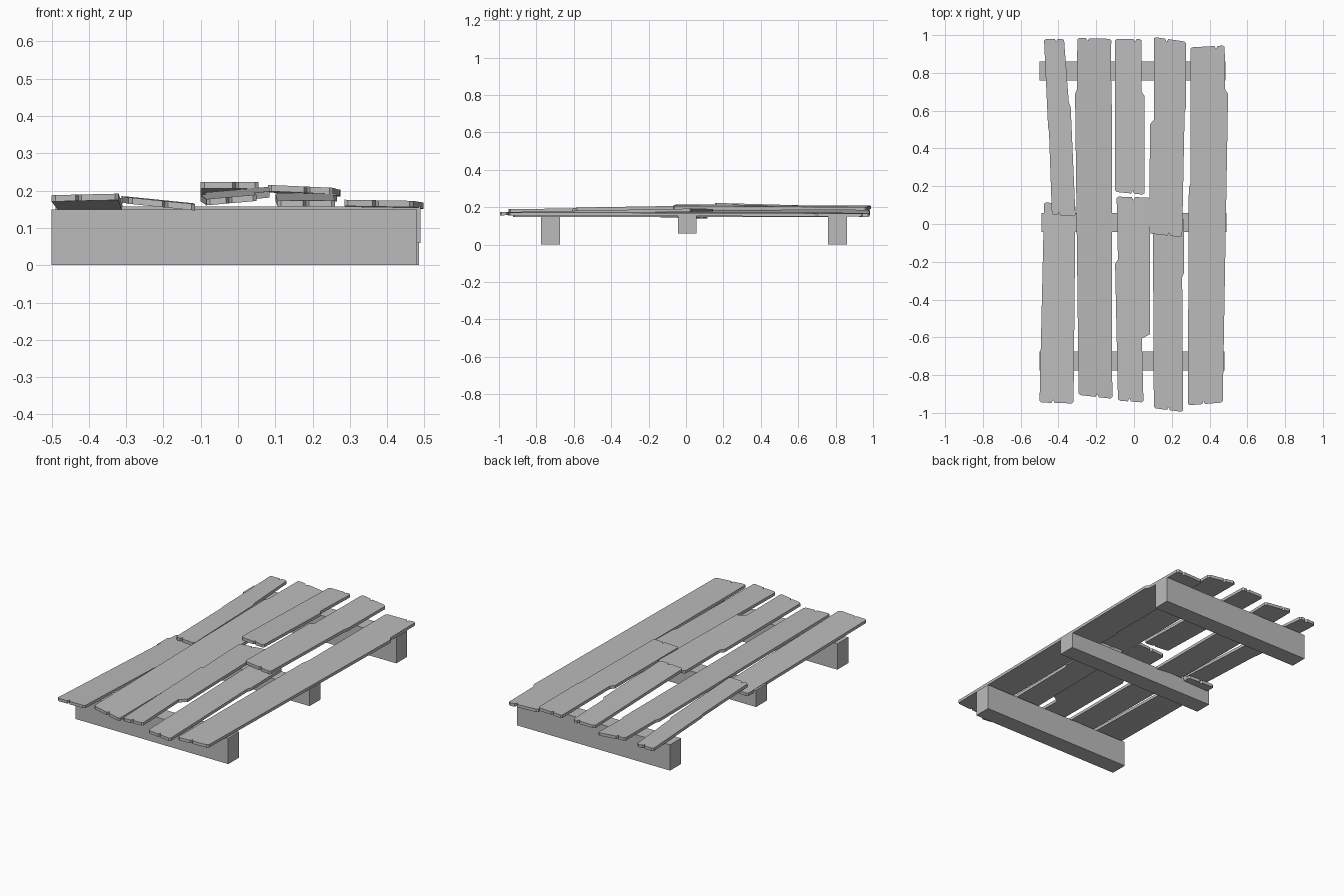
import bpy
import bmesh
from mathutils import Vector

default_cube = bpy.data.objects.get("Cube")
if default_cube:
    bpy.data.objects.remove(default_cube, do_unlink=True)

THICKNESS = 0.017

# Single weathered grey for all timber
wood = bpy.data.materials.new("grey_wood")
wood.use_nodes = True
grey = (0.5, 0.5, 0.5, 1)
wood.diffuse_color = grey
wood.node_tree.nodes["Principled BSDF"].inputs["Base Color"].default_value = grey


def finish(name, bm):
    """Turn a bmesh into a flat shaded timber object."""
    bmesh.ops.recalc_face_normals(bm, faces=bm.faces)
    mesh = bpy.data.meshes.new(name)
    bm.to_mesh(mesh)
    bm.free()
    mesh.materials.append(wood)
    obj = bpy.data.objects.new(name, mesh)
    bpy.context.collection.objects.link(obj)
    return obj


def beam(name, left, right, y, bottom, top):
    """Square cross beam running along x."""
    bm = bmesh.new()
    bmesh.ops.create_cube(bm, size=1)
    size = Vector((right - left, 0.1, top - bottom))
    bmesh.ops.scale(bm, vec=size, verts=bm.verts)
    centre = Vector(((left + right) / 2, y, (bottom + top) / 2))
    bmesh.ops.translate(bm, vec=centre, verts=bm.verts)
    finish(name, bm)


def broken_end(start, end, where, inward):
    """Plank end with clipped corners and a small splintered notch."""
    a, b = Vector(start), Vector(end)
    along = (b - a).normalized()
    dent = Vector((0, inward))
    notch = a.lerp(b, where)
    return [a + dent / 2, a + along * 0.01, notch - along * 0.008,
            notch + dent, notch + along * 0.008,
            b - along * 0.01, b + dent / 2]


def chipped_side(chip, direction):
    """Short step in a long edge: y, x before the step, x after it."""
    if chip is None:
        return []
    y, before, after = chip
    return [Vector((before, y - direction * 0.012)),
            Vector((after, y + direction * 0.012))]


def plank(name, front, back, height, roll=0, right_chip=None, left_chip=None,
          notches=(0.5, 0.5)):
    """Board given by its end corners (left, right) and end heights."""
    front_left, front_right = front
    back_left, back_right = back
    outline = broken_end(front_left, front_right, notches[0], 0.016)
    outline += chipped_side(right_chip, 1)
    outline += broken_end(back_right, back_left, notches[1], -0.016)
    outline += chipped_side(left_chip, -1)

    y_front = (front_left[1] + front_right[1]) / 2
    y_back = (back_left[1] + back_right[1]) / 2
    middle = (front_left[0] + front_right[0] + back_left[0] + back_right[0]) / 4
    width = front_right[0] - front_left[0]

    bm = bmesh.new()
    verts = []
    for p in outline:
        t = (p.y - y_front) / (y_back - y_front)
        z = height[0] + (height[1] - height[0]) * t
        z += roll * (p.x - middle) / width
        verts.append(bm.verts.new((p.x, p.y, z)))
    base = bm.faces.new(verts)
    raised = bmesh.ops.extrude_face_region(bm, geom=[base], use_keep_orig=True)
    top = [v for v in raised["geom"] if isinstance(v, bmesh.types.BMVert)]
    bmesh.ops.translate(bm, vec=(0, 0, THICKNESS), verts=top)
    finish(name, bm)


# Cross beams
beam("front_beam", -0.5, 0.48, -0.725, 0, 0.15)
beam("middle_beam", -0.49, 0.49, 0.007, 0.06, 0.157)
beam("back_beam", -0.5, 0.485, 0.81, 0, 0.15)

# Right-hand boards, split into two loose lengths
plank("right_front_plank",
      front=((-0.5, -0.945), (-0.32, -0.95)),
      back=((-0.476, 0.115), (-0.31, 0.1)),
      height=(0.173, 0.141), roll=0.004, notches=(0.4, 0.5))
plank("right_back_plank",
      front=((-0.435, 0.05), (-0.31, 0.04)),
      back=((-0.476, 0.98), (-0.37, 0.98)),
      height=(0.163, 0.151), right_chip=(0.63, -0.335, -0.345),
      left_chip=(0.5, -0.455, -0.45), notches=(0.3, 0.4))

# Full length board, rolled to one side
plank("inner_right_plank",
      front=((-0.293, -0.905), (-0.115, -0.925)),
      back=((-0.3, 0.985), (-0.12, 0.98)),
      height=(0.156, 0.158), roll=-0.018, right_chip=(0.76, -0.118, -0.125),
      left_chip=(0.7, -0.302, -0.312), notches=(0.55, 0.7))

# Centre boards
plank("centre_front_plank",
      front=((-0.085, -0.935), (0.05, -0.945)),
      back=((-0.092, 0.145), (0.085, 0.14)),
      height=(0.167, 0.185), roll=0.012, right_chip=(-0.595, 0.042, 0.085),
      left_chip=(-0.2, -0.085, -0.1), notches=(0.45, 0.5))
plank("centre_back_plank",
      front=((-0.1, 0.17), (0.055, 0.155)),
      back=((-0.1, 0.98), (0.04, 0.98)),
      height=(0.206, 0.183), right_chip=(0.69, 0.055, 0.04),
      notches=(0.6, 0.25))

# Inner left boards, one length resting on the other
plank("inner_left_front_plank",
      front=((0.105, -0.975), (0.26, -0.995)),
      back=((0.1, 0.03), (0.265, 0.03)),
      height=(0.157, 0.176), right_chip=(-0.27, 0.255, 0.265),
      notches=(0.5, 0.5))
plank("inner_left_back_plank",
      front=((0.08, -0.05), (0.255, -0.07)),
      back=((0.105, 0.99), (0.275, 0.965)),
      height=(0.194, 0.188), roll=-0.008, right_chip=(0.6, 0.268, 0.274),
      left_chip=(0.54, 0.105, 0.085), notches=(0.6, 0.6))

# Full length outer board
plank("left_plank",
      front=((0.285, -0.96), (0.47, -0.945)),
      back=((0.298, 0.935), (0.48, 0.945)),
      height=(0.157, 0.152), roll=-0.003, right_chip=(0.7, 0.498, 0.483),
      left_chip=(0.2, 0.298, 0.29), notches=(0.45, 0.25))
